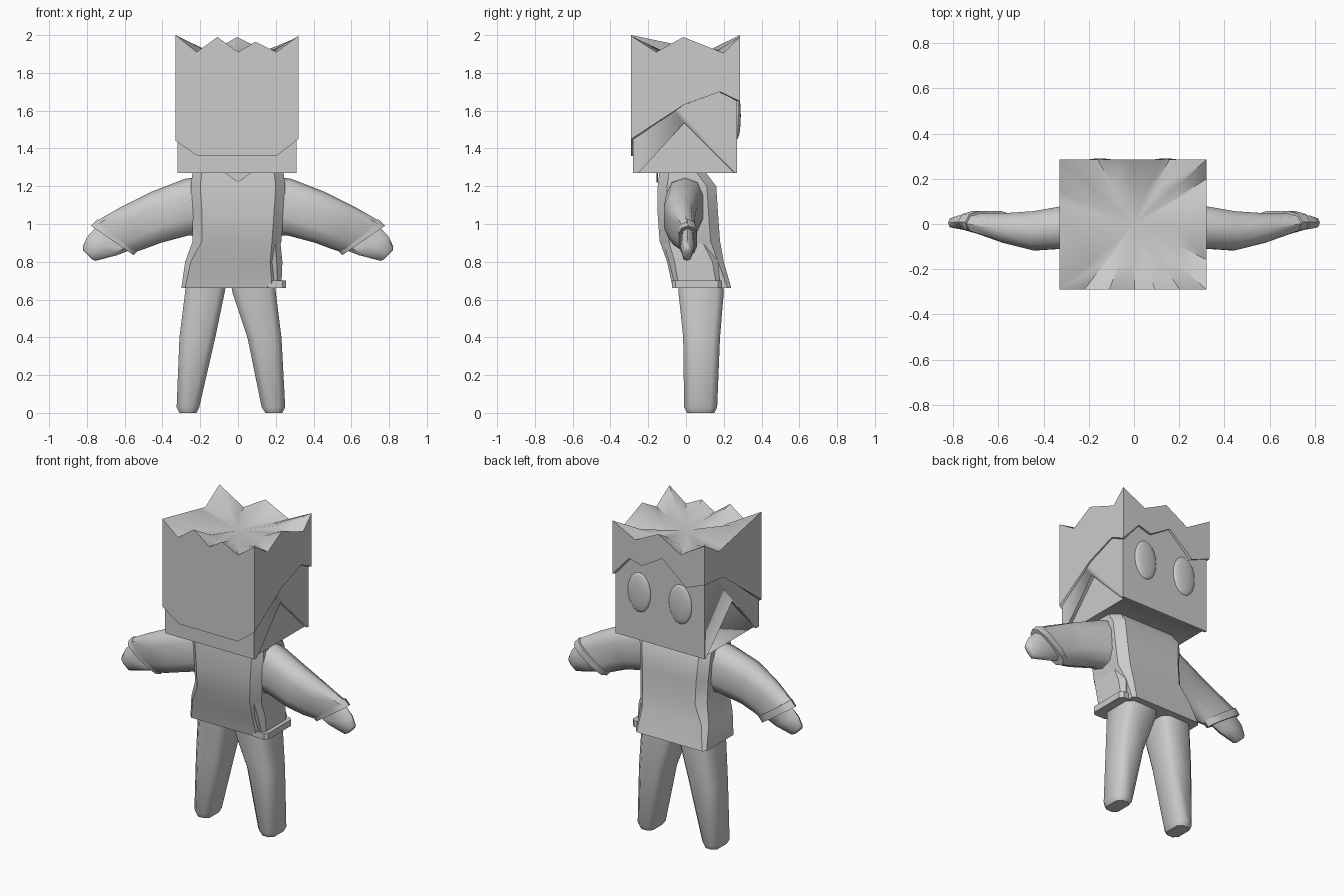
import bpy, bmesh, math
from mathutils import Vector

if "Cube" in bpy.data.objects:
    bpy.data.objects.remove(bpy.data.objects["Cube"], do_unlink=True)

grey = bpy.data.materials.new("plain grey")
grey.use_nodes = True
GREY = (0.6, 0.6, 0.6, 1)
grey.diffuse_color = GREY
grey.node_tree.nodes["Principled BSDF"].inputs["Base Color"].default_value = GREY


def finish(name, bm, angle=40):
    bmesh.ops.recalc_face_normals(bm, faces=bm.faces)
    mesh = bpy.data.meshes.new(name)
    bm.to_mesh(mesh)
    bm.free()
    obj = bpy.data.objects.new(name, mesh)
    bpy.context.collection.objects.link(obj)
    mesh.materials.append(grey)
    bpy.ops.object.select_all(action="DESELECT")
    obj.select_set(True)
    bpy.context.view_layer.objects.active = obj
    bpy.ops.object.shade_smooth_by_angle(angle=math.radians(angle))
    return obj


def loft(name, rings, angle=40):
    """Skin a list of rings with equal point counts and cap both ends."""
    bm = bmesh.new()
    loops = [[bm.verts.new(p) for p in ring] for ring in rings]
    n = len(loops[0])
    for a, b in zip(loops, loops[1:]):
        for i in range(n):
            j = (i + 1) % n
            bm.faces.new((a[i], a[j], b[j], b[i]))
    bm.faces.new(loops[0])
    bm.faces.new(loops[-1])
    return finish(name, bm, angle)


def rect(x0, x1, y0, y1, z, chamfer=0.0):
    c = chamfer
    if not c:
        return [(x0, y0, z), (x1, y0, z), (x1, y1, z), (x0, y1, z)]
    return [(x0 + c, y0, z), (x1 - c, y0, z), (x1, y0 + c, z), (x1, y1 - c, z),
            (x1 - c, y1, z), (x0 + c, y1, z), (x0, y1 - c, z), (x0, y0 + c, z)]


def limb_ring(side, top, low, y0, y1, count=10, power=0.75):
    """Rounded ring between an upper and a lower outline point."""
    top, low = Vector((top[0], 0, top[1])), Vector((low[0], 0, low[1]))
    mid, half = (top + low) / 2, (top - low) / 2
    ring = []
    for i in range(count):
        a = math.tau * i / count
        c, s = [math.copysign(abs(f) ** power, f) for f in (math.cos(a), math.sin(a))]
        p = mid + half * c
        ring.append((side * p.x, (y0 + y1) / 2 + s * (y1 - y0) / 2, p.z))
    return ring


# Head with a shallow triangular recess in each side
head = loft("head", [rect(-0.32, 0.31, -0.28, 0.27, z) for z in (1.27, 1.87)])
for x in (0.31, -0.32):
    tri = [(-0.26, 1.26), (0.265, 1.26), (-0.01, 1.535)]
    cutter = loft("recess_cutter", [[(x + d, y, z) for y, z in tri] for d in (-0.02, 0.02)])
    cutter.hide_render = True
    cut = head.modifiers.new("recess", "BOOLEAN")
    cut.object, cut.solver = cutter, "EXACT"
    bpy.ops.object.select_all(action="DESELECT")
    bpy.context.view_layer.objects.active = head
    head.select_set(True)
    bpy.ops.object.modifier_apply(modifier=cut.name)
    bpy.data.objects.remove(cutter, do_unlink=True)

# Eyes
for name, x in (("left_eye", 0.14), ("right_eye", -0.15)):
    bm = bmesh.new()
    bmesh.ops.create_uvsphere(bm, u_segments=24, v_segments=14, radius=1)
    bmesh.ops.scale(bm, vec=(0.08, 0.02, 0.125), verts=bm.verts)
    bmesh.ops.translate(bm, vec=(x, 0.27, 1.575), verts=bm.verts)
    finish(name, bm, 60)


# Hair shell: each wall has a jagged top edge and a cut lower edge
def height(edge, t):
    for (a, za), (b, zb) in zip(edge, edge[1:]):
        if a <= t <= b:
            return za + (zb - za) * (t - a) / (b - a)
    return edge[-1][1]


walls = [  # start corner, end corner, top edge, lower edge
    ((-0.33, -0.29), (0.32, -0.29),
     [(0, 2), (0.17, 1.91), (0.34, 1.99), (0.51, 1.91), (0.65, 1.965), (0.82, 1.91), (1, 1.995)],
     [(0, 1.44), (0.18, 1.36), (0.82, 1.36), (1, 1.45)]),
    ((0.32, -0.29), (0.32, 0.285),
     [(0, 1.995), (0.23, 1.91), (0.48, 1.99), (0.85, 1.905), (1, 1.99)],
     [(0, 1.45), (0.48, 1.63), (0.82, 1.7), (1, 1.65)]),
    ((0.32, 0.285), (-0.33, 0.285),
     [(0, 1.99), (0.25, 1.91), (0.5, 1.99), (0.74, 1.9), (1, 2)],
     [(0, 1.65), (0.18, 1.78), (0.32, 1.755), (0.54, 1.84), (0.8, 1.7), (1, 1.75)]),
    ((-0.33, 0.285), (-0.33, -0.29),
     [(0, 2), (0.25, 1.91), (1, 2)],
     [(0, 1.75), (0.33, 1.73), (1, 1.44)]),
]
bm = bmesh.new()
lip, low, top, crown = [], [], [], []
for start, end, upper, lower in walls:
    for t in sorted({t for t, z in upper + lower} - {1}):
        p = Vector(start).lerp(Vector(end), t)
        zt, zl = height(upper, t), height(lower, t)
        lip.append(bm.verts.new((p.x * 0.95, p.y * 0.93, zl)))
        low.append(bm.verts.new((p.x, p.y, zl)))
        top.append(bm.verts.new((p.x, p.y, zt)))
        crown.append(bm.verts.new((p.x * 0.6, p.y * 0.6, 1.9 + (zt - 1.9) * 0.25)))
n = len(low)
centre = bm.verts.new((0, 0, 1.905))
for i in range(n):
    j = (i + 1) % n
    for a, b in ((lip, low), (low, top), (top, crown)):
        bm.faces.new((a[i], a[j], b[j], b[i]))
    bm.faces.new((crown[i], crown[j], centre))
finish("hair", bm, 45)

# Jacket body, flaring toward the hem
loft("jacket", [
    rect(-0.30, 0.20, -0.07, 0.24, 0.66, 0.02),
    rect(-0.28, 0.20, -0.10, 0.20, 0.80, 0.03),
    rect(-0.24, 0.23, -0.14, 0.18, 0.91, 0.05),
    rect(-0.24, 0.24, -0.15, 0.17, 1.05, 0.05),
    rect(-0.25, 0.25, -0.15, 0.16, 1.20, 0.05),
    rect(-0.24, 0.24, -0.14, 0.10, 1.28, 0.05)], 35)

# Collar point on the jacket
loft("collar_point", [[(-0.07, y, 1.27), (0.07, y, 1.27), (0, y, 1.22)]
                      for y in (-0.155, -0.147)])

# Side pouch with a hem along its lower edge
loft("side_pouch", [
    rect(0.14, 0.23, -0.06, 0.18, 0.68, 0.02),
    rect(0.14, 0.235, -0.09, 0.17, 0.80, 0.03),
    rect(0.14, 0.225, -0.12, 0.12, 0.90, 0.03)], 30)
loft("pouch_hem", [rect(0.14, 0.255, -0.075, 0.19, z, 0.02) for z in (0.66, 0.70)], 30)

# Arms, cuffs and hands
for label, s in (("left", 1), ("right", -1)):
    loft(label + "_sleeve", [limb_ring(s, *r) for r in (
        ((0.19, 1.25), (0.19, 0.94), -0.10, 0.10),
        ((0.28, 1.24), (0.26, 0.94), -0.11, 0.09),
        ((0.46, 1.17), (0.41, 0.90), -0.12, 0.06),
        ((0.62, 1.09), (0.49, 0.87), -0.085, 0.05),
        ((0.76, 1.01), (0.55, 0.85), -0.04, 0.05))], 50)
    loft(label + "_cuff", [limb_ring(s, *r) for r in (
        ((0.745, 1.025), (0.525, 0.865), -0.045, 0.06),
        ((0.778, 0.99), (0.552, 0.835), -0.04, 0.06))], 50)
    loft(label + "_hand", [limb_ring(s, *r, 8) for r in (
        ((0.75, 0.985), (0.575, 0.86), -0.025, 0.045),
        ((0.80, 0.93), (0.64, 0.835), -0.03, 0.045),
        ((0.822, 0.88), (0.755, 0.805), -0.02, 0.03),
        ((0.82, 0.86), (0.775, 0.815), -0.01, 0.02))], 50)

# Legs, with a small rounded edge at the sole
legs = {"left_leg": ((-0.05, 0.19), (-0.03, 0.2), (0.05, 0.23), (0.125, 0.25), (0.145, 0.235)),
        "right_leg": ((-0.27, -0.05), (-0.28, -0.07), (-0.31, -0.12), (-0.325, -0.205), (-0.31, -0.22))}
depths = ((-0.04, 0.19, 0.76), (-0.04, 0.2, 0.64), (-0.015, 0.18, 0.4),
          (-0.01, 0.165, 0.03), (0.005, 0.15, 0))
for name, widths in legs.items():
    loft(name, [rect(*x, *d, 0.035 if d[2] else 0.025) for x, d in zip(widths, depths)], 50)
